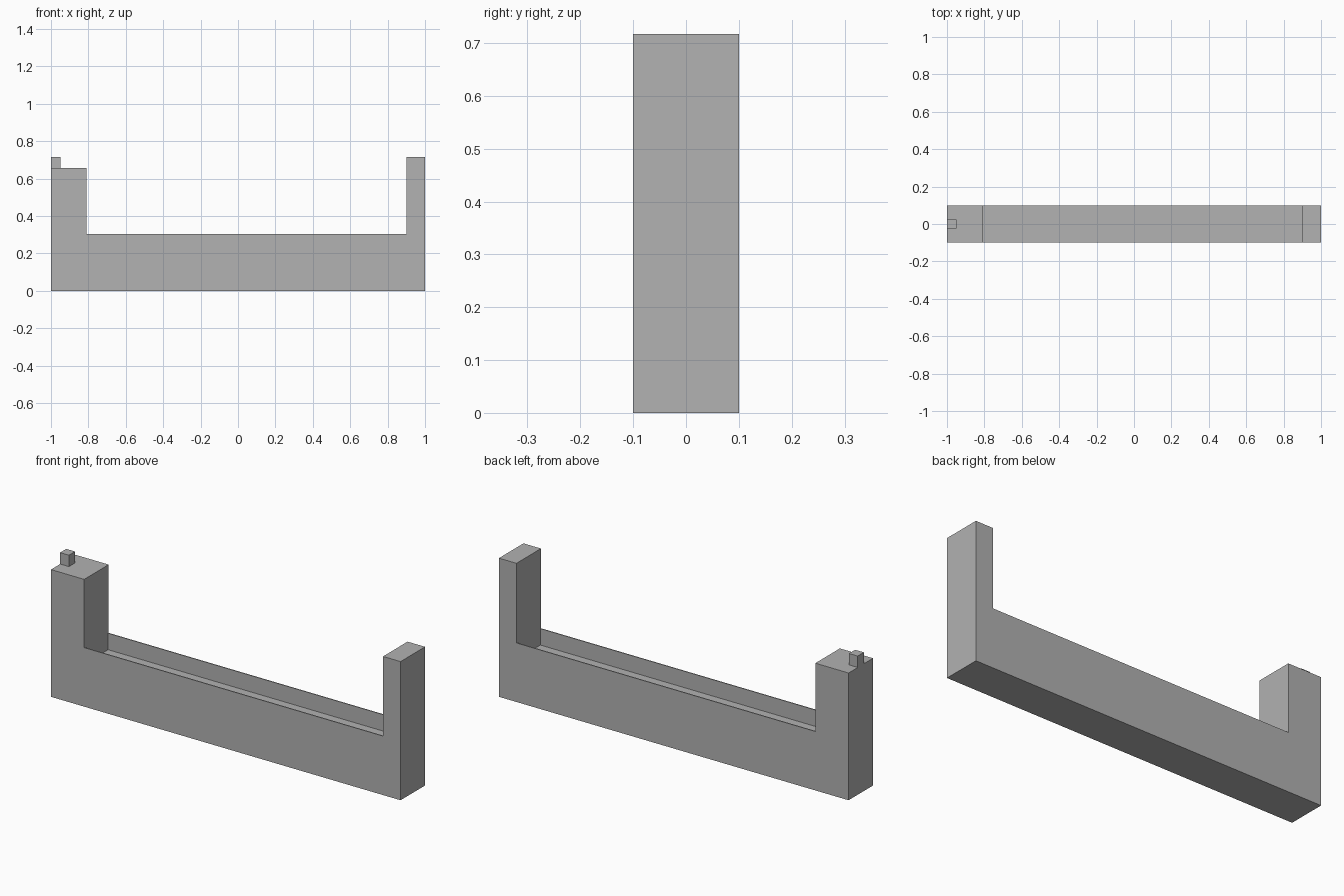
import bpy
import bmesh
from mathutils import Vector

cube = bpy.data.objects.get("Cube")
if cube:
    bpy.data.objects.remove(cube, do_unlink=True)

grey = bpy.data.materials.new("plain grey")
grey.use_nodes = True
colour = (0.445, 0.445, 0.445, 1)
grey.diffuse_color = colour
grey.node_tree.nodes["Principled BSDF"].inputs["Base Color"].default_value = colour

HALF_DEPTH = 0.1
WALL = 0.005
DECK, FLOOR = 0.305, 0.22
LEFT_TOP, RIGHT_TOP = 0.717, 0.658   # the model's own left is +x
LEFT_INNER, RIGHT_INNER = 0.9, -0.81


def add_object(name, bm):
    bmesh.ops.recalc_face_normals(bm, faces=bm.faces)
    mesh = bpy.data.meshes.new(name)
    bm.to_mesh(mesh)
    bm.free()
    mesh.materials.append(grey)
    obj = bpy.data.objects.new(name, mesh)
    bpy.context.collection.objects.link(obj)
    return obj


# Body: U-shaped side profile extruded front to back
profile = [(-1, 0), (1, 0), (1, LEFT_TOP), (LEFT_INNER, LEFT_TOP),
           (LEFT_INNER, DECK), (RIGHT_INNER, DECK),
           (RIGHT_INNER, RIGHT_TOP), (-1, RIGHT_TOP)]
bm = bmesh.new()
face = bm.faces.new([bm.verts.new((x, -HALF_DEPTH, z)) for x, z in profile])
side = bmesh.ops.extrude_face_region(bm, geom=[face], use_keep_orig=True)
moved = [g for g in side["geom"] if isinstance(g, bmesh.types.BMVert)]
bmesh.ops.translate(bm, verts=moved, vec=(0, 2 * HALF_DEPTH, 0))
bmesh.ops.recalc_face_normals(bm, faces=bm.faces)


def deck_faces():
    return [f for f in bm.faces
            if all(abs(v.co.z - DECK) < 1e-4 for v in f.verts)]


# Trough: thin walls left along the deck, middle strip pushed down
for y in (-HALF_DEPTH + WALL, HALF_DEPTH - WALL):
    strips = deck_faces()
    edges = {e for f in strips for e in f.edges}
    verts = {v for f in strips for v in f.verts}
    bmesh.ops.bisect_plane(bm, geom=strips + list(edges) + list(verts),
                           plane_co=Vector((0, y, 0)), plane_no=Vector((0, 1, 0)))
middle = [f for f in deck_faces() if abs(f.calc_center_median().y) < 0.01]
floor = bmesh.ops.extrude_discrete_faces(bm, faces=middle)["faces"]
bmesh.ops.translate(bm, verts=list({v for f in floor for v in f.verts}),
                    vec=(0, 0, FLOOR - DECK))
add_object("trough_body", bm)

# Small peg on top of the wide post, flush with its outer end
bm = bmesh.new()
bmesh.ops.create_cube(bm, size=1)
height = LEFT_TOP - RIGHT_TOP
bmesh.ops.scale(bm, verts=bm.verts, vec=(0.05, 0.05, height))
bmesh.ops.translate(bm, verts=bm.verts, vec=(-0.975, 0, RIGHT_TOP + height / 2))
add_object("peg", bm)
